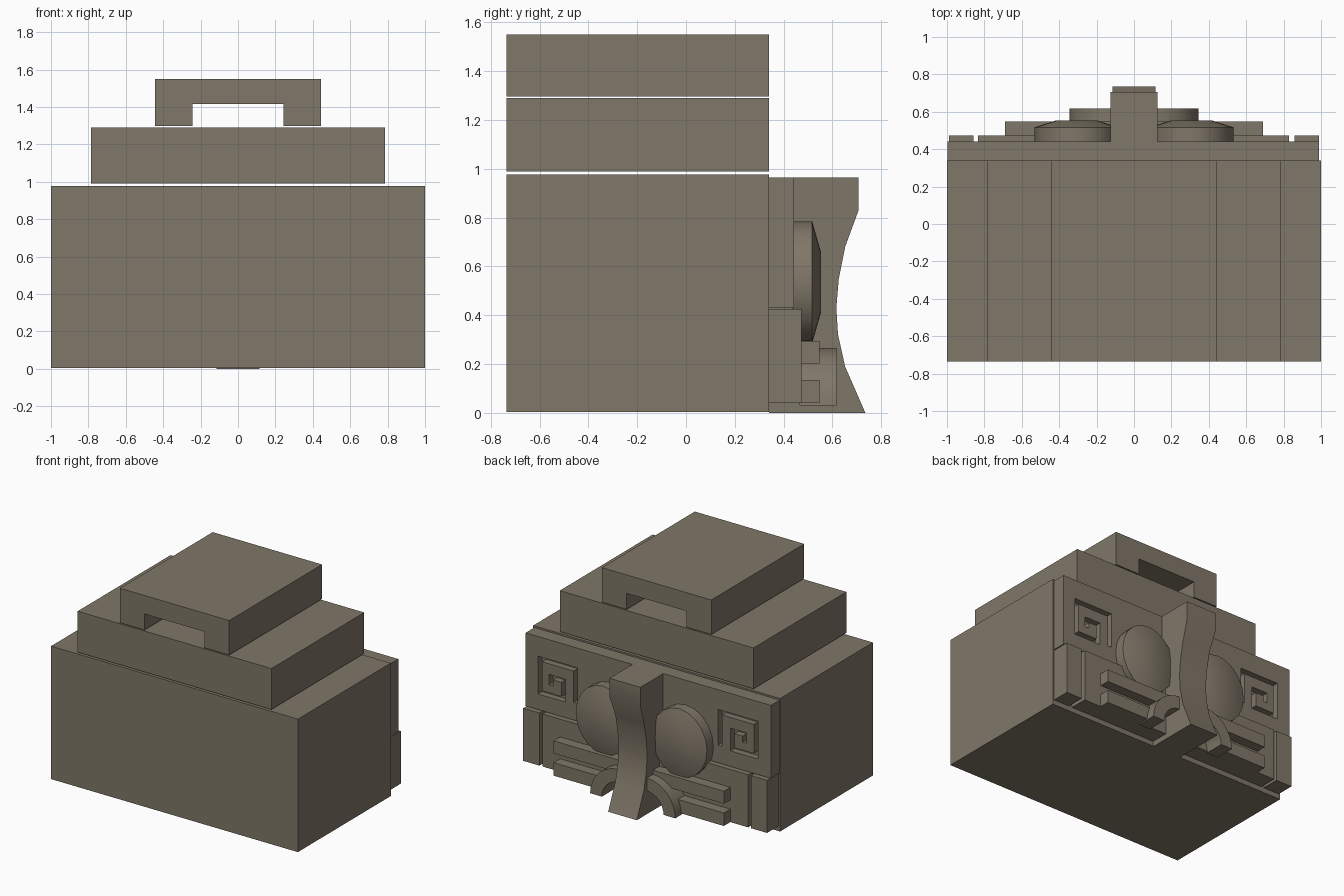
import bpy, bmesh
from math import sin, cos, pi, radians

old = bpy.data.objects.get("Cube")
if old:
    bpy.data.objects.remove(old, do_unlink=True)

stone = bpy.data.materials.new("weathered_stone")
stone.use_nodes = True
COLOUR = (0.215, 0.184, 0.138, 1)
stone.diffuse_color = COLOUR
stone.node_tree.nodes["Principled BSDF"].inputs["Base Color"].default_value = COLOUR


def finish(name, bm, smooth=False):
    bmesh.ops.recalc_face_normals(bm, faces=bm.faces)
    mesh = bpy.data.meshes.new(name)
    bm.to_mesh(mesh)
    bm.free()
    mesh.materials.append(stone)
    obj = bpy.data.objects.new(name, mesh)
    bpy.context.collection.objects.link(obj)
    bpy.ops.object.select_all(action="DESELECT")
    obj.select_set(True)
    bpy.context.view_layer.objects.active = obj
    if smooth:
        bpy.ops.object.shade_smooth_by_angle(angle=radians(30))
    return obj


def loft(name, rings, smooth=False):
    """Skin a list of matching rings and cap both ends."""
    bm = bmesh.new()
    loops = [[bm.verts.new(p) for p in ring] for ring in rings]
    for a, b in zip(loops, loops[1:]):
        for i in range(len(a)):
            j = (i + 1) % len(a)
            bm.faces.new((a[i], a[j], b[j], b[i]))
    bm.faces.new(loops[0])
    bm.faces.new(loops[-1])
    return finish(name, bm, smooth)


def prism(name, outline, y0, y1, smooth=False):
    """Extrude an (x, z) outline along y."""
    return loft(name, [[(x, y, z) for x, z in outline] for y in (y0, y1)], smooth)


def box(name, x0, x1, y0, y1, z0, z1):
    return prism(name, [(x0, z0), (x1, z0), (x1, z1), (x0, z1)], y0, y1)


def stroke(path, width):
    """Outline of a square-cornered path of constant width."""
    dirs = []
    for (ax, az), (bx, bz) in zip(path, path[1:]):
        d = abs(bx - ax) + abs(bz - az)
        dirs.append(((bx - ax) / d, (bz - az) / d))
    left, right = [], []
    for i, (x, z) in enumerate(path):
        near = {dirs[max(i - 1, 0)], dirs[min(i, len(dirs) - 1)]}
        ox = sum(-d[1] for d in near) * width / 2
        oz = sum(d[0] for d in near) * width / 2
        left.append((x + ox, z + oz))
        right.append((x - ox, z - oz))
    return left + right[::-1]


BACK, FRONT = 0.34, -0.735

# Stepped blocks
box("main_block", -1, 1, FRONT, BACK, 0.003, 0.977)
box("middle_step", -0.785, 0.785, FRONT, BACK, 0.99, 1.29)
prism("top_step", [(-0.443, 1.297), (-0.243, 1.297), (-0.243, 1.415), (0.243, 1.415),
                   (0.243, 1.297), (0.443, 1.297), (0.443, 1.55), (-0.443, 1.55)], FRONT, BACK)

# Upper face panel with a carved spiral on each side
panel = box("upper_face_panel", -0.997, 0.99, BACK, 0.442, 0.43, 0.965)
spiral = [(0.585, 0.56), (0.585, 0.805), (0.875, 0.805), (0.875, 0.56),
          (0.685, 0.56), (0.685, 0.695), (0.785, 0.695), (0.785, 0.635)]
for side in (1, -1):
    cutter = prism("spiral_cutter", [(side * x, z) for x, z in stroke(spiral, 0.032)], 0.395, 0.5)
    cutter.hide_render = True
    cut = panel.modifiers.new("spiral", "BOOLEAN")
    cut.operation = "DIFFERENCE"
    cut.solver = "EXACT"
    cut.object = cutter
    bpy.context.view_layer.objects.active = panel
    bpy.ops.object.modifier_apply(modifier=cut.name)
    bpy.data.objects.remove(cutter, do_unlink=True)

# Lower face panel
box("lower_face_panel", -0.835, 0.83, BACK, 0.473, 0.04, 0.425)

for side, tag in ((1, "left"), (-1, "right")):
    def span(a, b):
        return sorted((side * a, side * b))

    # Corner blocks and teeth bars
    box(tag + "_corner_block", *span(0.857, 0.988), BACK, 0.473, 0.04, 0.425)
    box(tag + "_upper_bar", *span(0.1, 0.69), 0.47, 0.548, 0.203, 0.295)
    box(tag + "_lower_bar", *span(0.3, 0.69), 0.47, 0.548, 0.04, 0.135)

    # Domed eye
    rings = []
    for scale, y in ((1, 0.435), (1, 0.517), (0.48, 0.554)):
        rings.append([(side * 0.307 + 0.225 * scale * cos(t * pi / 10), y,
                       0.535 + 0.25 * scale * sin(t * pi / 10)) for t in range(20)])
    loft(tag + "_eye", rings, smooth=True)

    # Quarter arch beside the nose
    turns = [k * pi / 16 for k in range(9)]
    arch = [(0.11 + 0.235 * cos(t), 0.03 + 0.235 * sin(t)) for t in turns]
    arch += [(0.11 + 0.14 * cos(t), 0.03 + 0.14 * sin(t)) for t in reversed(turns)]
    prism(tag + "_nostril_arch", [(side * x, z) for x, z in arch], 0.465, 0.617, smooth=True)

# Long curved nose, slightly narrower below the brow
profile = [(BACK, 0.965), (0.707, 0.965), (0.707, 0.83), (0.652, 0.68), (0.626, 0.55),
           (0.616, 0.43), (0.623, 0.32), (0.652, 0.19), (0.735, 0), (BACK, 0)]
loft("nose", [[(side * (0.125 if z > 0.8 else 0.116), y, z) for y, z in profile]
              for side in (-1, 1)], smooth=True)
